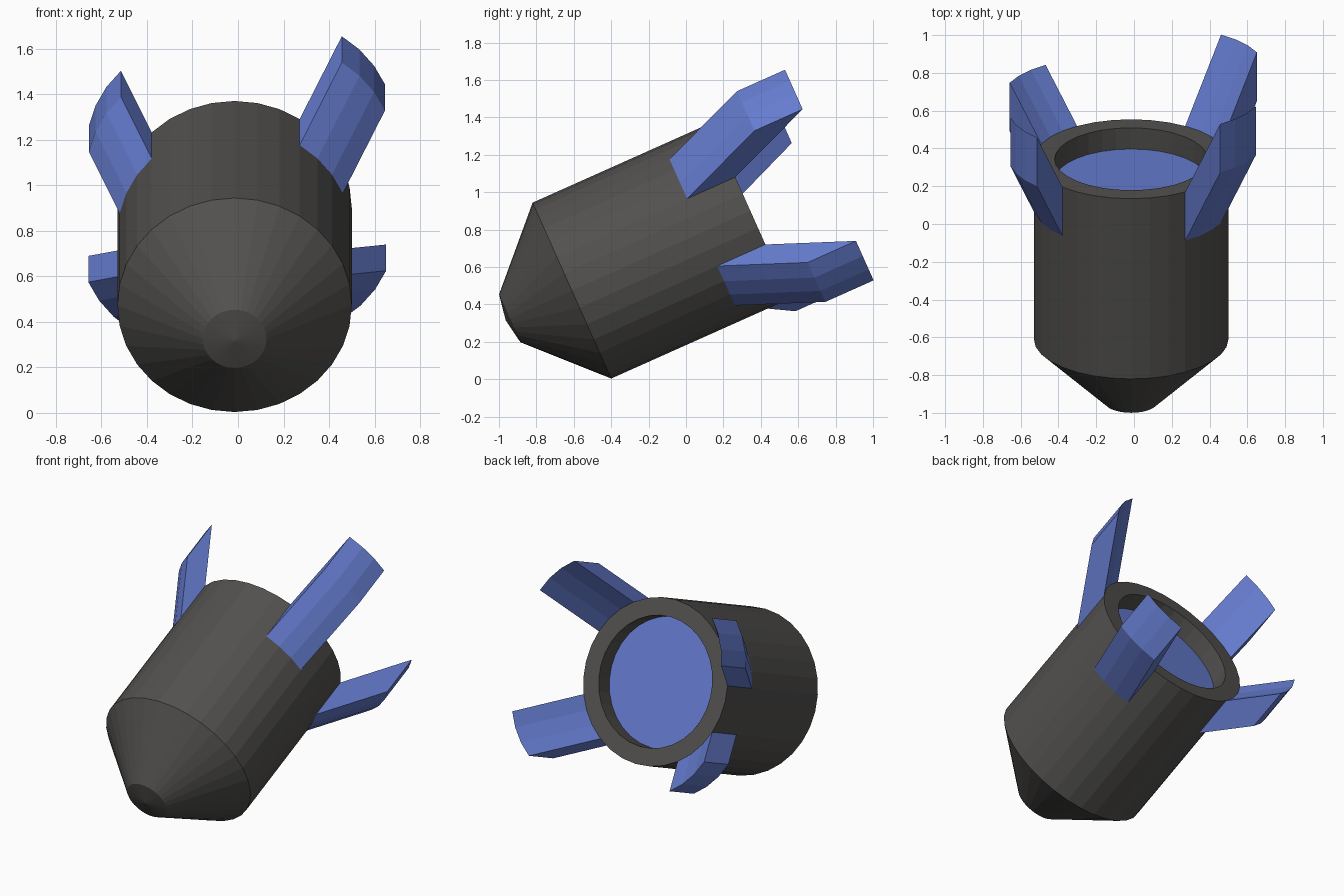
import bpy, bmesh
from math import sin, cos, radians, pi
from mathutils import Matrix, Vector

if "Cube" in bpy.data.objects:
    bpy.data.objects.remove(bpy.data.objects["Cube"])

SIDES, R = 32, 0.515
FIN_START, RIM = 0.763, 1.045

# Local frame: z runs along the tilted axis from nose shoulder to rear rim
axis = Vector((0, 0.913, 0.408)).normalized()
up = Vector((0, -axis.z, axis.y))
frame = Matrix((
    (1, up.x, axis.x, -0.015),
    (0, up.y, axis.y, -0.61),
    (0, up.z, axis.z, 0.474),
    (0, 0, 0, 1)))


def material(name, color):
    m = bpy.data.materials.new(name)
    m.diffuse_color = (*color, 1)
    m.use_nodes = True
    m.node_tree.nodes["Principled BSDF"].inputs["Base Color"].default_value = m.diffuse_color
    return m


dark = material("dark_metal", (0.085, 0.082, 0.078))
blue = material("blue", (0.13, 0.20, 0.62))


def finish(bm, name, mat):
    bmesh.ops.transform(bm, matrix=frame, verts=bm.verts)
    bmesh.ops.recalc_face_normals(bm, faces=bm.faces)
    mesh = bpy.data.meshes.new(name)
    bm.to_mesh(mesh)
    bm.free()
    mesh.materials.append(mat)
    obj = bpy.data.objects.new(name, mesh)
    bpy.context.collection.objects.link(obj)
    return obj


def lathe(name, profile, mat):
    """Revolve (radius, height) points; radius 0 ends become a point."""
    bm = bmesh.new()
    vs = [bm.verts.new((r, 0, z)) for r, z in profile]
    es = [bm.edges.new(p) for p in zip(vs, vs[1:])]
    bmesh.ops.spin(bm, geom=vs + es, cent=(0, 0, 0), axis=(0, 0, 1),
                   angle=2 * pi, steps=SIDES, use_merge=True)
    bmesh.ops.remove_doubles(bm, verts=bm.verts, dist=1e-5)
    return finish(bm, name, mat)


def fin(name, first_step, offset):
    """Push a three-facet patch of the body wall outward and back."""
    bm = bmesh.new()
    rows = []
    for z in (FIN_START, RIM):
        row = []
        for i in range(4):
            a = radians(11.25 * (first_step + i))
            row.append(bm.verts.new((R * cos(a), R * sin(a), z)))
        rows.append(row)
    lo, hi = rows
    faces = [bm.faces.new((lo[i], lo[i + 1], hi[i + 1], hi[i])) for i in range(3)]
    base = bmesh.ops.duplicate(bm, geom=faces)
    ext = bmesh.ops.extrude_face_region(bm, geom=faces)
    moved = [g for g in ext["geom"] if isinstance(g, bmesh.types.BMVert)]
    bmesh.ops.translate(bm, verts=moved, vec=offset)
    bmesh.ops.remove_doubles(bm, verts=bm.verts, dist=1e-5)
    return finish(bm, name, blue)


# Hull: blunt nose, cone, cylinder, rim and recess wall
lathe("hull", [(0, -0.388), (0.14, -0.364), (R, 0), (R, RIM),
               (0.405, RIM), (0.405, 0.92)], dark)

# Blue plate closing the rear recess
lathe("rear_plate", [(0, 0.922), (0.405, 0.922)], blue)

# Four swept fins, each with its own sweep length
fin("upper_right_fin", 2, (0.185, 0.185, 0.477))
fin("lower_right_fin", -5, (0.19, -0.18, 0.45))
fin("upper_left_fin", 12, (-0.135, 0.14, 0.35))
fin("lower_left_fin", 18, (-0.167, -0.16, 0.283))
